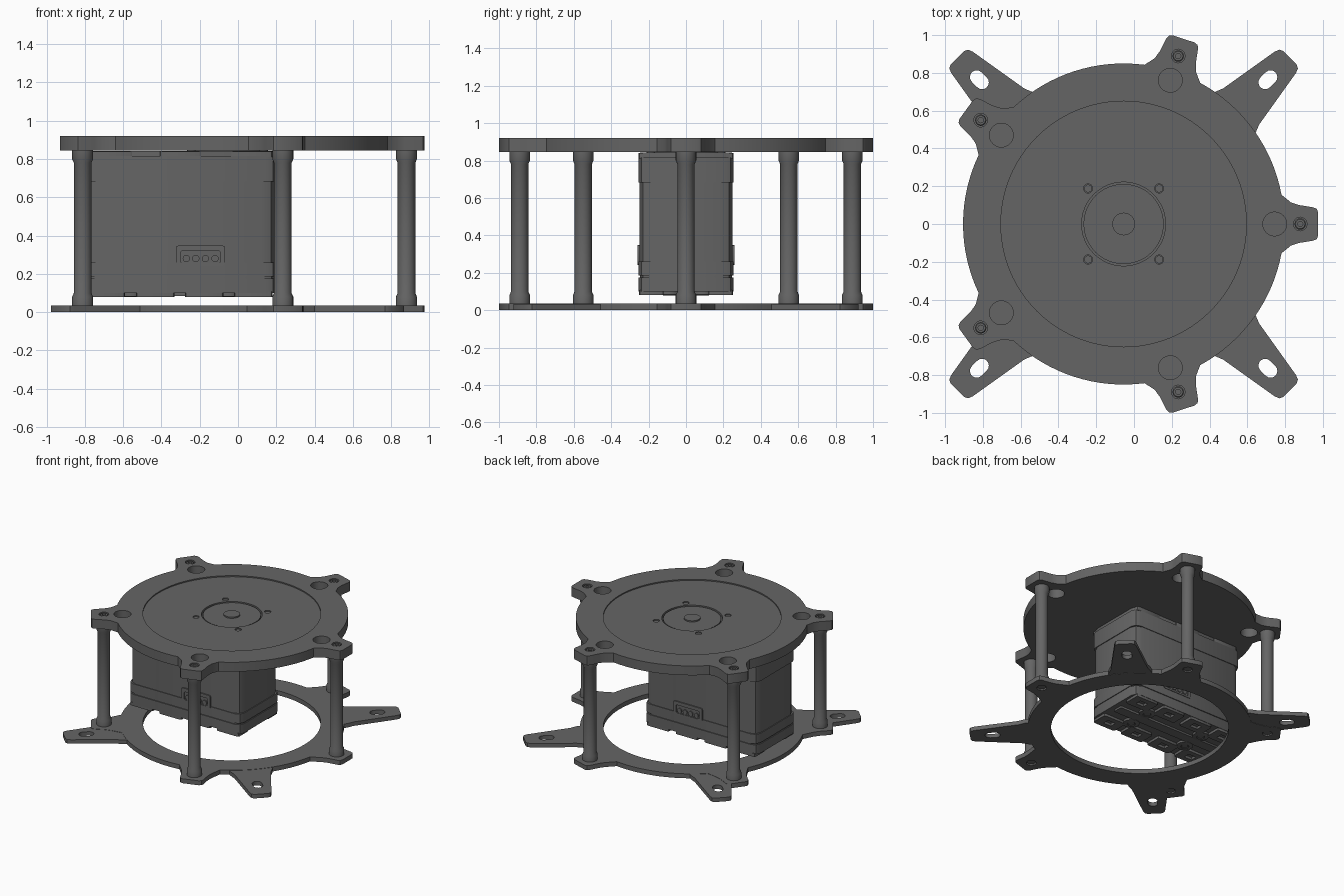
import bpy, bmesh
from math import sin, cos, pi, radians, asin
from mathutils import Matrix

if "Cube" in bpy.data.objects:
    bpy.data.objects.remove(bpy.data.objects["Cube"])

CX = -0.055                                   # axis of the round plates
TABS = [radians(72 * i) for i in range(5)]
ARMS = [radians(45 + 90 * i) for i in range(4)]
DARK = bpy.data.materials.new("dark_grey")
DARK.diffuse_color = (0.13, 0.13, 0.13, 1)
DARK.use_nodes = True
DARK.node_tree.nodes["Principled BSDF"].inputs["Base Color"].default_value = DARK.diffuse_color


def polar(a, r, w=0.0):
    """Point at distance r along direction a, shifted sideways by w."""
    return (CX + r * cos(a) - w * sin(a), r * sin(a) + w * cos(a))


def circle(x, y, r, n=32):
    return [(x + r * cos(2 * pi * i / n), y + r * sin(2 * pi * i / n)) for i in range(n)]


def rect(x, y, hx, hy, c=0.0):
    """Rectangle with chamfered corners."""
    if c == 0:
        return [(x - hx, y - hy), (x + hx, y - hy), (x + hx, y + hy), (x - hx, y + hy)]
    k = c * 0.3
    pts = []
    for sx, sy, flip in ((1, 1, 0), (-1, 1, 1), (-1, -1, 0), (1, -1, 1)):
        q = [(hx, hy - c), (hx - k, hy - k), (hx - c, hy)]
        pts += [(x + sx * u, y + sy * v) for u, v in (q[::-1] if flip else q)]
    return pts


def finish(ob, name):
    ob.name = name
    ob.data.name = name
    ob.data.materials.clear()
    ob.data.materials.append(DARK)
    bpy.ops.object.select_all(action='DESELECT')
    ob.select_set(True)
    bpy.context.view_layer.objects.active = ob
    bpy.ops.object.shade_smooth_by_angle(angle=radians(30))
    return ob


def plate(name, outlines, z0, z1):
    """Flat part from an outline plus hole outlines, between two heights."""
    cu = bpy.data.curves.new(name, 'CURVE')
    cu.dimensions, cu.fill_mode, cu.extrude = '2D', 'BOTH', (z1 - z0) / 2
    for pts in outlines:
        sp = cu.splines.new('POLY')
        sp.points.add(len(pts) - 1)
        for p, (x, y) in zip(sp.points, pts):
            p.co = (x, y, 0, 1)
        sp.use_cyclic_u = True
    ob = bpy.data.objects.new(name, cu)
    bpy.context.collection.objects.link(ob)
    bpy.ops.object.select_all(action='DESELECT')
    ob.select_set(True)
    bpy.context.view_layer.objects.active = ob
    bpy.ops.object.convert(target='MESH')
    ob = bpy.context.view_layer.objects.active
    bm = bmesh.new()
    bm.from_mesh(ob.data)
    bmesh.ops.remove_doubles(bm, verts=bm.verts, dist=1e-5)
    bmesh.ops.translate(bm, verts=bm.verts, vec=(0, 0, (z0 + z1) / 2))
    bmesh.ops.recalc_face_normals(bm, faces=bm.faces)
    bm.to_mesh(ob.data)
    bm.free()
    return finish(ob, name)


def lathe(name, profile, x, y, n=24):
    """Round part from (radius, height) points, starting and ending on the axis."""
    bm = bmesh.new()
    vs = [bm.verts.new((r, 0, z)) for r, z in profile]
    es = [bm.edges.new(e) for e in zip(vs, vs[1:])]
    bmesh.ops.spin(bm, geom=vs + es, axis=(0, 0, 1), cent=(0, 0, 0), angle=2 * pi, steps=n)
    bmesh.ops.remove_doubles(bm, verts=bm.verts, dist=1e-5)
    bmesh.ops.recalc_face_normals(bm, faces=bm.faces)
    me = bpy.data.meshes.new(name)
    bm.to_mesh(me)
    bm.free()
    ob = bpy.data.objects.new(name, me)
    bpy.context.collection.objects.link(ob)
    ob.location = (x, y, 0)
    return finish(ob, name)


def tabbed_disc(radius):
    """Disc outline with five rounded tabs."""
    half = [((radius ** 2 - 0.155 ** 2) ** 0.5, 0.155), (0.885, 0.115), (0.93, 0.1),
            (1.005, 0.088), (1.022, 0.08), (1.03, 0.062)]
    da = asin(0.155 / radius)
    span = 2 * pi / 5 - 2 * da
    pts = []
    for a in TABS:
        pts += [polar(a, r, -w) for r, w in half] + [polar(a, r, w) for r, w in half[::-1]]
        pts += [polar(a + da + span * i / 16, radius) for i in range(1, 16)]
    return pts


bolt_holes = [circle(*polar(a, 0.935), 0.036, 20) for a in TABS]
ports = [circle(*polar(a, 0.8), 0.063) for a in TABS]
hub = circle(CX, 0, 0.222, 48)
corners = [(CX + sx * 0.188, sy * 0.188) for sx in (-1, 1) for sy in (-1, 1)]

# top plate: full disc with a raised outer rim around the shallow recess
plate("top_plate", [tabbed_disc(0.85), hub] + bolt_holes + ports
      + [circle(x, y, 0.024, 16) for x, y in corners], 0.845, 0.911)
plate("top_rim", [tabbed_disc(0.85), circle(CX, 0, 0.65, 96)] + bolt_holes + ports, 0.911, 0.92)

# bottom ring
plate("bottom_ring", [tabbed_disc(0.82), circle(CX, 0, 0.65, 96)] + bolt_holes, 0.0, 0.036)

# mounting arms with radial slots
arm_half = [(0.74, 0.17), (0.83, 0.155), (0.88, 0.135), (1.21, 0.08), (1.235, 0.07), (1.245, 0.05)]
for a in ARMS:
    outline = [polar(a, r, -w) for r, w in arm_half] + [polar(a, r, w) for r, w in arm_half[::-1]]
    slot = [polar(a, 1.1 + 0.036 * cos(t), 0.036 * sin(t)) for t in [pi * (i / 8 - 0.5) for i in range(9)]]
    slot += [polar(a, 1.06 + 0.036 * cos(t), 0.036 * sin(t)) for t in [pi * (i / 8 + 0.5) for i in range(9)]]
    plate("mounting_arm", [outline, slot], 0.002, 0.034)

# posts and their bolts
for a in TABS:
    x, y = polar(a, 0.935)
    lathe("post", [(0, 0.03), (0.055, 0.03), (0.055, 0.08), (0.046, 0.1), (0.046, 0.78),
                   (0.055, 0.8), (0.055, 0.847), (0, 0.847)], x, y)
    lathe("post_bolt", [(0, 0.845), (0.03, 0.845), (0.03, 0.912), (0.025, 0.917), (0.014, 0.917),
                        (0.014, 0.89), (0, 0.89)], x, y, 16)
    lathe("lower_bolt", [(0, 0.006), (0.03, 0.006), (0.03, 0.034), (0, 0.034)], x, y, 16)

# motor body: stacked chamfered blocks
MX, HX = -0.305, 0.503
plate("motor_top_cap", [rect(MX, 0, HX, 0.254, 0.05)], 0.682, 0.815)
plate("motor_middle", [rect(MX, 0, HX - 0.006, 0.249, 0.065)], 0.25, 0.69)
plate("motor_lower_cap", [rect(MX, 0, HX, 0.254, 0.05)], 0.185, 0.26)
plate("motor_seam", [rect(MX, 0, HX - 0.006, 0.247, 0.055)], 0.17, 0.19)
plate("motor_base", [rect(MX, 0, HX, 0.254, 0.05)], 0.1, 0.175)

# top lip of the motor, notched at intervals
plate("motor_lip", [rect(MX, 0, HX - 0.01, 0.245, 0.05)], 0.81, 0.843)
for x in (-0.66, -0.30, 0.07):
    plate("motor_lip_pad", [rect(x, 0, 0.11, 0.254, 0.015)], 0.81, 0.84)

# base pads and round feet under the motor
for sy in (-1, 1):
    for x in (-0.69, -0.433, -0.177, 0.08):
        plate("base_pad", [rect(x, sy * 0.185, 0.1, 0.066, 0.015),
                           rect(x, sy * 0.185, 0.035, 0.025)], 0.08, 0.107)
    for x in (-0.56, -0.05):
        lathe("base_foot", [(0, 0.083), (0.025, 0.083), (0.03, 0.079), (0.06, 0.083),
                            (0.06, 0.107), (0, 0.107)], x, sy * 0.09)
plate("base_rib", [rect(MX, 0, HX - 0.04, 0.04, 0.01)], 0.085, 0.107)

# hub and shaft in the middle of the top plate, with motor screws
lathe("motor_boss", [(0, 0.835), (0.212, 0.835), (0.212, 0.906), (0, 0.906)], CX, 0, 48)
lathe("motor_shaft", [(0, 0.9), (0.06, 0.9), (0.06, 0.916), (0, 0.916)], CX, 0, 32)
for x, y in corners:
    lathe("motor_screw", [(0, 0.84), (0.021, 0.84), (0.021, 0.904), (0, 0.904)], x, y, 16)

# sockets on the front and back of the motor, with four pins each
turn = Matrix.Rotation(pi / 2, 4, 'X')
for s in (-1, 1):
    d0, d1 = sorted((-s * 0.24, -s * 0.258))
    frame = plate("socket_frame", [rect(-0.196, 0.295, 0.128, 0.053, 0.012),
                                   rect(-0.196, 0.288, 0.105, 0.032, 0.01)], d0, d1)
    frame.data.transform(turn)
    for i in range(4):
        pin = lathe("socket_pin", [(0, d0), (0.019, d0), (0.019, d1), (0, d1)], 0, 0, 12)
        pin.data.transform(Matrix.Translation((-0.27 + i * 0.05, 0, 0.28)) @ turn)
